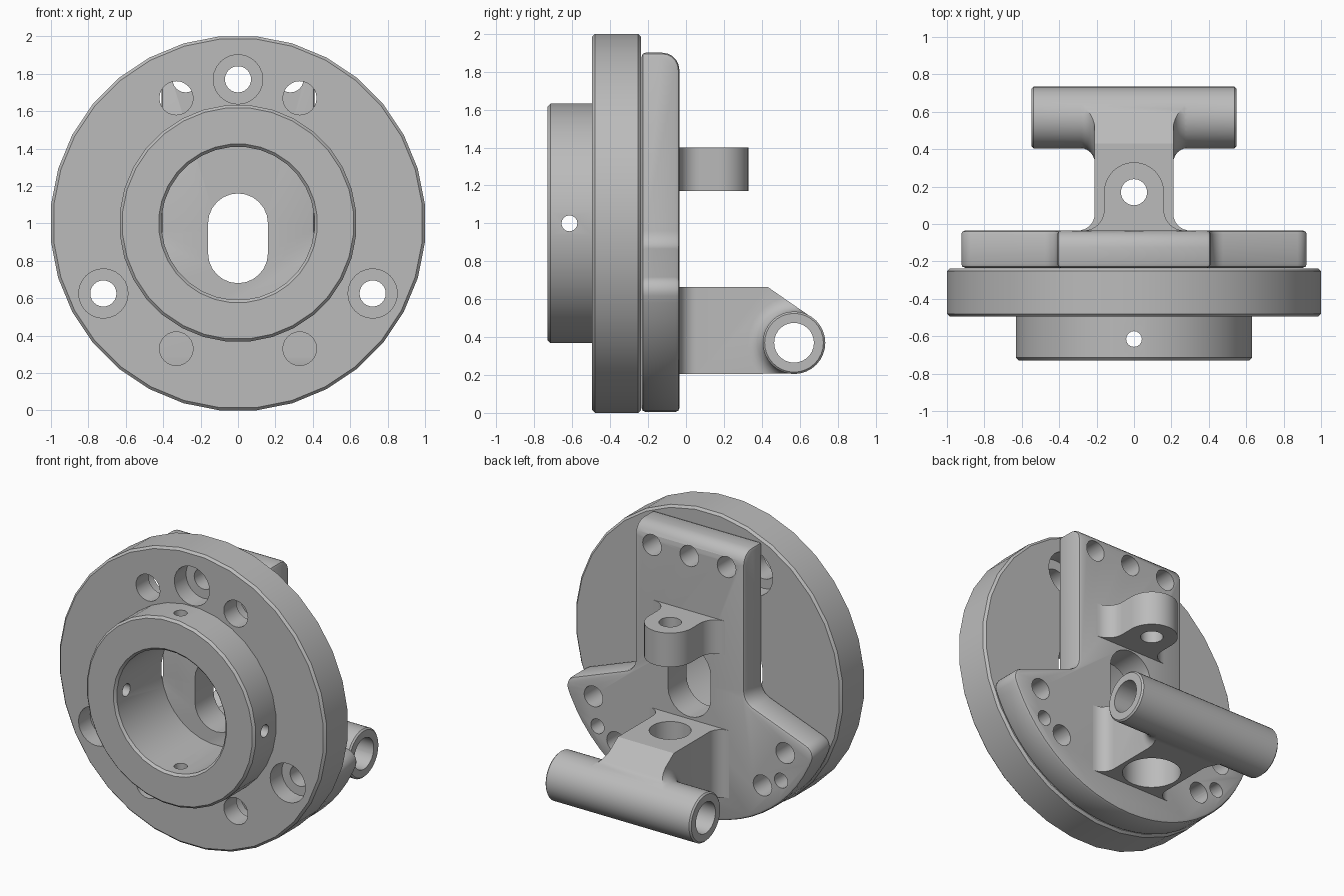
import bpy, bmesh
from math import cos, sin, pi, radians

if "Cube" in bpy.data.objects:
    bpy.data.objects.remove(bpy.data.objects["Cube"])

GREY = (0.5, 0.5, 0.5, 1)
metal = bpy.data.materials.new("plain grey metal")
metal.use_nodes = True
metal.diffuse_color = GREY
metal.node_tree.nodes["Principled BSDF"].inputs["Base Color"].default_value = GREY

# Each axis turns a flat profile (u, v) and a depth w into a point
PLACE = {"x": lambda u, v, w: (w, u, v),
         "y": lambda u, v, w: (u, w, v),
         "z": lambda u, v, w: (u, v, w)}


def arc(cu, cv, r, start, end, n=8):
    angles = [radians(start + (end - start) * i / n) for i in range(n + 1)]
    return [(cu + r * cos(a), cv + r * sin(a)) for a in angles]


def mirrored(half):
    return half + [(-u, v) for u, v in reversed(half) if abs(u) > 1e-5]


def finish(bm, name):
    bmesh.ops.recalc_face_normals(bm, faces=bm.faces)
    mesh = bpy.data.meshes.new(name)
    bm.to_mesh(mesh)
    bm.free()
    mesh.materials.append(metal)
    obj = bpy.data.objects.new(name, mesh)
    bpy.context.collection.objects.link(obj)
    return obj


def prism(name, axis, outline, a, b):
    bm = bmesh.new()
    ends = [[bm.verts.new(PLACE[axis](u, v, w)) for u, v in outline] for w in (a, b)]
    for end in ends:
        bm.faces.new(end)
    n = len(outline)
    for i in range(n):
        j = (i + 1) % n
        bm.faces.new((ends[0][i], ends[0][j], ends[1][j], ends[1][i]))
    return finish(bm, name)


def rod(name, axis, u, v, r, a, b, n=32):
    return prism(name, axis, arc(u, v, r, 0, 360, n)[:-1], a, b)


def lathe(name, axis, u, v, profile, n=32):
    # Closed (radius, depth) profile turned about the axis, flats at the quarters
    bm = bmesh.new()
    rings = []
    for i in range(n):
        t = 2 * pi * (i + 0.5) / n
        rings.append([bm.verts.new(PLACE[axis](u + r * cos(t), v + r * sin(t), w))
                      for r, w in profile])
    m = len(profile)
    for i in range(n):
        p, q = rings[i], rings[(i + 1) % n]
        for k in range(m):
            bm.faces.new((p[k], p[(k + 1) % m], q[(k + 1) % m], q[k]))
    return finish(bm, name)


def apply(obj, mod):
    bpy.context.view_layer.objects.active = obj
    bpy.ops.object.modifier_apply(modifier=mod.name)


def combine(obj, other, operation="DIFFERENCE"):
    mod = obj.modifiers.new("combine", "BOOLEAN")
    mod.operation, mod.object, mod.solver = operation, other, "EXACT"
    apply(obj, mod)
    bpy.data.objects.remove(other)


def drill(obj, axis, u, v, r, a, b, n=24):
    combine(obj, rod("drill", axis, u, v, r, a, b, n))


def bevel(obj, width, segments=2):
    mod = obj.modifiers.new("bevel", "BEVEL")
    mod.width, mod.segments = width, segments
    mod.limit_method, mod.angle_limit = "ANGLE", radians(40)
    apply(obj, mod)


FRONT, STEP, JOINT, BACK = -0.73, -0.495, -0.237, -0.035
SCREWS = [(0, 1.77), (0.72, 0.625), (-0.72, 0.625)]

# Flange with hub and bore
R, C = 1 / cos(pi / 32), 0.015
flange = lathe("mounting_flange", "y", 0, 1, [
    (0.41, JOINT), (R - C, JOINT), (R, JOINT - C), (R, STEP + C), (R - C, STEP),
    (0.635, STEP), (0.635, FRONT + C), (0.635 - C, FRONT), (0.41 + C, FRONT), (0.41, FRONT + C)])
for x, z in SCREWS:
    drill(flange, "y", x, z, 0.132, -0.6, -0.37)
    drill(flange, "y", x, z, 0.07, -0.45, 0)
for x in (-0.33, 0.33):
    for z in (0.33, 1.67):
        drill(flange, "y", x, z, 0.09, -0.6, 0)
        drill(flange, "y", x, z, 0.155, -0.36, 0)
drill(flange, "x", -0.615, 1, 0.042, -0.8, 0.8, 16)
drill(flange, "z", 0, -0.615, 0.042, 0.2, 1.8, 16)

# Back plate: upright stem with two lower wings
half = ([(0.41, 1.9)] + arc(0.51, 0.96, 0.1, 180, 250, 6)
        + arc(0.849, 0.646, 0.075, 70, -22.6, 6) + arc(0, 1, 0.995, -25, -90, 12))
plate = prism("back_plate", "y", mirrored(half), JOINT + 0.003, BACK)
bm = bmesh.new()
bm.from_mesh(plate.data)
top = [e for e in bm.edges if all(v.co.z > 1.89 and v.co.y > BACK - 0.01 for v in e.verts)]
bmesh.ops.bevel(bm, geom=top, offset=0.09, segments=5, profile=0.5, affect="EDGES")
bm.to_mesh(plate.data)
bm.free()
bevel(plate, 0.02)
slot = arc(0, 1.0, 0.16, 0, 180, 12) + arc(0, 0.84, 0.16, 180, 360, 12)
combine(plate, prism("slot_cutter", "y", slot, -0.5, 0.1))
for x, z in SCREWS + [(0.28, 1.77), (-0.28, 1.77)]:
    drill(plate, "y", x, z, 0.07, -0.5, 0.1)
for s in (-1, 1):
    drill(plate, "y", s * 0.69, 0.43, 0.05, -0.5, 0.1)
    drill(plate, "y", s * 0.55, 0.36, 0.07, -0.5, 0.1)

# Upper lug with rounded end and flared root
half = [(0.27, -0.06)] + arc(0.27, 0.075, 0.11, 270, 180) + arc(0, 0.17, 0.16, 0, 90)
lug = prism("upper_lug", "z", mirrored(half), 1.17, 1.4)
drill(lug, "z", 0, 0.17, 0.07, 1, 1.6)

# Lower arm: flared root, sloped shoulder and a blend into the cross tube
PY, PZ = 0.57, 0.37
half = [(0.3, -0.06)] + arc(0.3, 0.055, 0.09, 270, 180) + [(0.21, 0.8)]
arm = prism("lower_arm", "z", mirrored(half), 0.1, 0.8)
blend = arc(0.244, 0.29, 0.08, 180, 270, 6)
combine(arm, lathe("blend", "x", PY, PZ, [(0.12, -0.29)] + [(r, -w) for r, w in blend]
                   + [(r, w) for r, w in reversed(blend)] + [(0.12, 0.29)]), "UNION")
side = [(-0.06, 0.205), (-0.06, 0.665), (0.43, 0.665)] + arc(PY, PZ, 0.163, 55.8, -90, 12)
combine(arm, prism("side_shape", "x", side, -0.6, 0.6), "INTERSECT")
tube = rod("cross_tube", "x", PY, PZ, 0.165, -0.547, 0.547)
bevel(tube, 0.01, 1)
combine(arm, tube, "UNION")
drill(arm, "x", PY, PZ, 0.105, -0.8, 0.8, 28)
drill(arm, "z", 0, 0.17, 0.13, 0, 0.9)
drill(arm, "z", 0, 0.17, 0.18, 0, 0.42, 28)

# Smooth curved walls, keep the machined edges sharp
bpy.ops.object.select_all(action="DESELECT")
for obj in (flange, plate, lug, arm):
    obj.select_set(True)
bpy.context.view_layer.objects.active = flange
bpy.ops.object.shade_smooth_by_angle(angle=radians(32))
